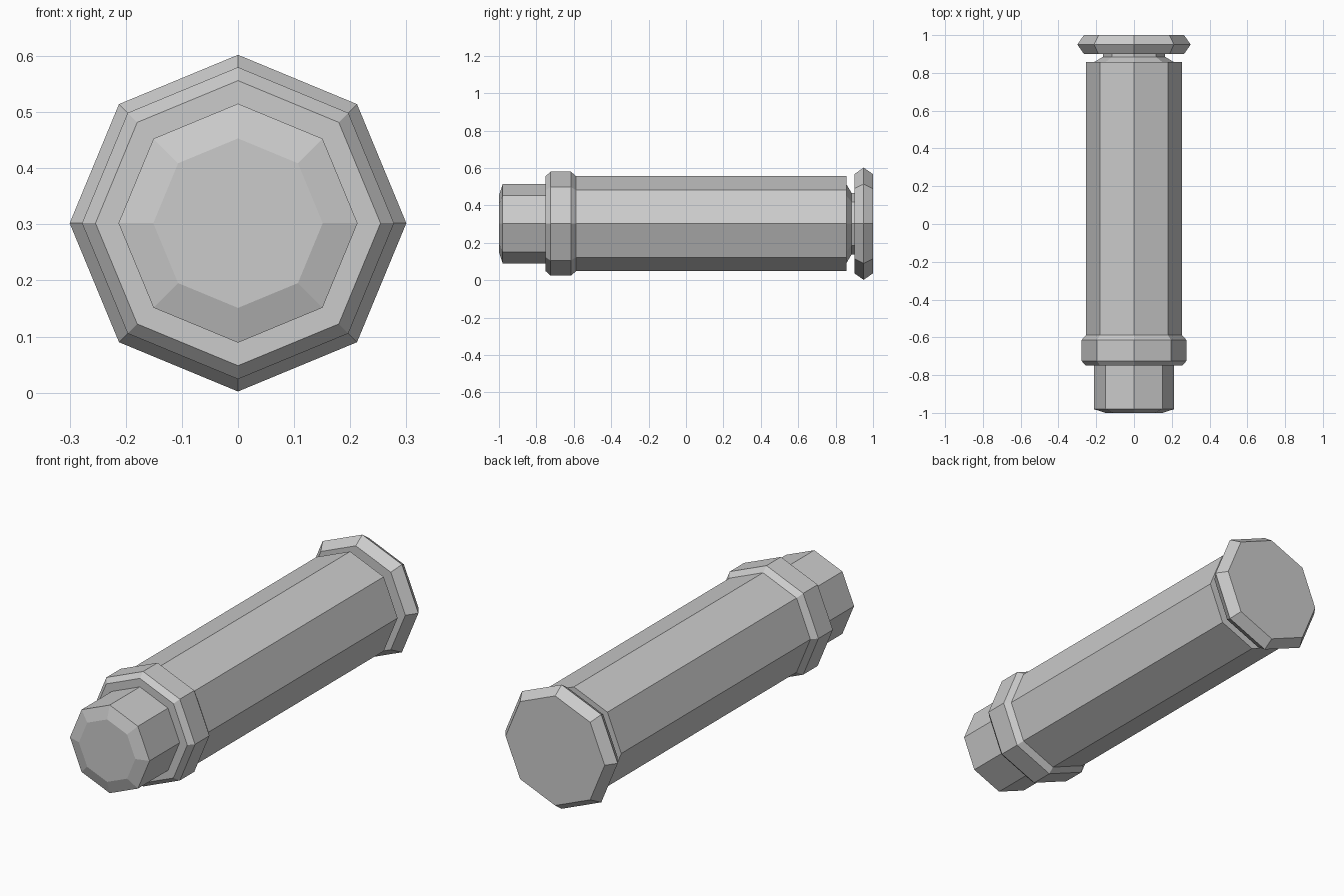
import bpy, bmesh
from math import cos, sin, pi

if "Cube" in bpy.data.objects:
    bpy.data.objects.remove(bpy.data.objects["Cube"])

SIDES = 8
AXIS_Z = 0.302


def lathe(name, profile, cap_front=False, cap_back=False):
    """Revolve (y, radius) points around the long axis as an octagon."""
    bm = bmesh.new()
    rings = [[bm.verts.new((r * cos(2 * pi * i / SIDES), y,
                            AXIS_Z + r * sin(2 * pi * i / SIDES)))
              for i in range(SIDES)] for y, r in profile]
    for a, b in zip(rings, rings[1:]):
        for i in range(SIDES):
            j = (i + 1) % SIDES
            bm.faces.new((a[i], a[j], b[j], b[i]))
    if cap_front:
        bm.faces.new(rings[0][::-1])
    if cap_back:
        bm.faces.new(rings[-1])
    # front caps face -y, back caps face +y, walls face outward
    bm.normal_update()
    for f in bm.faces:
        c = f.calc_center_median()
        if abs(f.normal.y) > 0.99:
            outward = f.normal.y * (-1 if c.y < 0 or 0.88 < c.y < 0.95 else 1)
        else:
            outward = f.normal.x * c.x + f.normal.z * (c.z - AXIS_Z)
        if outward < 0:
            f.normal_flip()
    mesh = bpy.data.meshes.new(name)
    bm.to_mesh(mesh)
    bm.free()
    obj = bpy.data.objects.new(name, mesh)
    bpy.context.collection.objects.link(obj)
    return obj


# Chamfered front tip
lathe("front_tip", [(-1.0, 0.151), (-0.98, 0.213), (-0.75, 0.213)], cap_front=True)

# Bevelled collar with its front step
lathe("collar", [(-0.75, 0.213), (-0.75, 0.254), (-0.725, 0.278),
                 (-0.615, 0.278), (-0.588, 0.254)])

# Long main barrel with its rear step
lathe("barrel", [(-0.588, 0.254), (0.857, 0.254), (0.857, 0.212)])

# Narrow groove behind the barrel
lathe("neck", [(0.857, 0.212), (0.885, 0.165), (0.9, 0.165)])

# Flared end flange
lathe("end_flange", [(0.9, 0.165), (0.9, 0.265), (0.95, 0.3), (1.0, 0.265)],
      cap_back=True)
